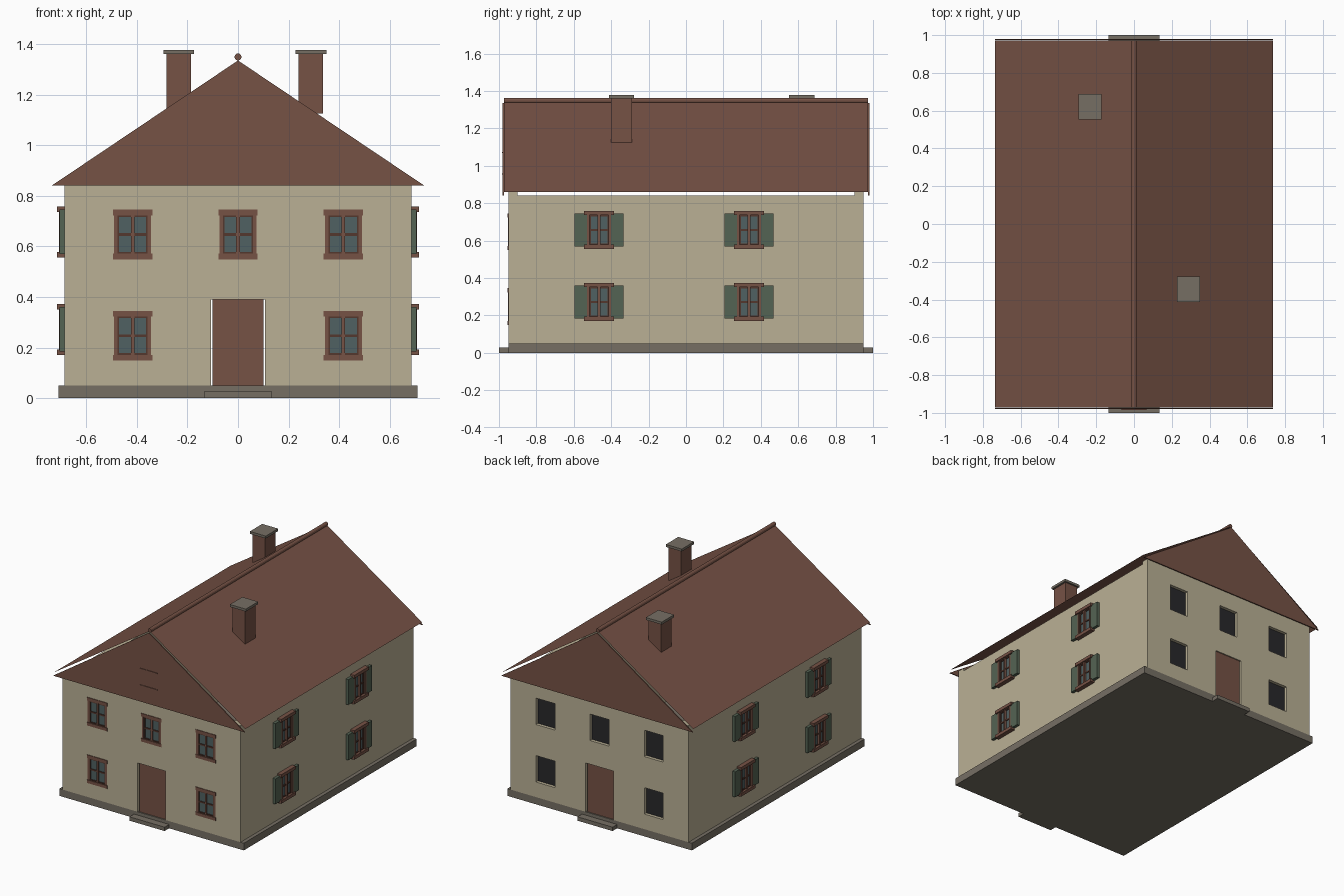
import bpy, bmesh, math
from mathutils import Matrix, Vector

if "Cube" in bpy.data.objects:
    bpy.data.objects.remove(bpy.data.objects["Cube"])


def mat(name, r, g, b):
    m = bpy.data.materials.new(name)
    lin = [((c / 255 + 0.055) / 1.055) ** 2.4 for c in (r, g, b)]
    m.diffuse_color = (*lin, 1)
    m.use_nodes = True
    m.node_tree.nodes["Principled BSDF"].inputs["Base Color"].default_value = m.diffuse_color
    return m


PLASTER = mat("plaster", 186, 176, 149)
BROWN = mat("roof_brown", 118, 82, 69)
STONE = mat("stone_grey", 118, 111, 100)
GLASS = mat("glass", 80, 97, 98)
SASH = mat("sash_brown", 84, 55, 45)
GREEN = mat("shutter_green", 84, 99, 83)
DARK = mat("dark_opening", 40, 40, 42)


def finish(name, bm, material):
    me = bpy.data.meshes.new(name)
    bm.to_mesh(me)
    bm.free()
    ob = bpy.data.objects.new(name, me)
    bpy.context.collection.objects.link(ob)
    if material:
        me.materials.append(material)
    return ob


def boxes(name, material, spans, frame=Matrix()):
    """One object made of boxes given as (x0, x1, y0, y1, z0, z1)."""
    bm = bmesh.new()
    for x0, x1, y0, y1, z0, z1 in spans:
        m = Matrix.Translation(((x0 + x1) / 2, (y0 + y1) / 2, (z0 + z1) / 2))
        bmesh.ops.create_cube(bm, size=1, matrix=frame @ m @ Matrix.Diagonal((x1 - x0, y1 - y0, z1 - z0, 1)))
    return finish(name, bm, material)


def sheet(name, material, points, depth=None):
    """Flat polygon, extruded by depth if given."""
    bm = bmesh.new()
    f = bm.faces.new([bm.verts.new(p) for p in points])
    if depth:
        r = bmesh.ops.extrude_face_region(bm, geom=[f])
        bmesh.ops.translate(bm, vec=depth, verts=[v for v in r["geom"] if isinstance(v, bmesh.types.BMVert)])
        bmesh.ops.recalc_face_normals(bm, faces=bm.faces)
    return finish(name, bm, material)


# Base and door steps
boxes("plinth", STONE, [(-.71, .71, -.95, .95, 0, .05)])
for s in (-1, 1):
    a, b = sorted((s * 1.0, s * .945))
    boxes("door_step", STONE, [(-.135, .135, a, b, 0, .027)])

# Walls, with door and window openings cut through front and back
UP, LOW = .647, .247
openings = [(-.417, UP), (0, UP), (.417, UP), (-.417, LOW), (.417, LOW)]
cutter = boxes("opening_cutter", None,
               [(x - .073, x + .073, -1.1, 1.1, z - .092, z + .092) for x, z in openings]
               + [(-.107, .107, -1.1, 1.1, .03, .39)])
cutter.hide_render = True
cutter.hide_viewport = True
for s, name in ((-1, "front_wall"), (1, "back_wall")):
    a, b = sorted((s * .95, s * .9))
    wall = boxes(name, PLASTER, [(-.685, .685, a, b, .05, .86)])
    mod = wall.modifiers.new("openings", "BOOLEAN")
    mod.object = cutter
    mod.solver = "EXACT"
    a, b = sorted((s * .942, s * .92))
    boxes("door", BROWN, [(-.1, .1, a, b, .05, .39)])
    a, b = sorted((s * .635, s * .685))
    boxes("side_wall", PLASTER, [(a, b, -.9, .9, .05, .84)])


def window(frame, w, h, out, cap, lip):
    """Framed four-pane window; frame puts -y outward and the wall face at y = 0."""
    t = .014
    x, z = w / 2, h / 2
    boxes("window_frame", BROWN, [
        (-x, -x + t, -out, .02, -z, z), (x - t, x, -out, .02, -z, z),
        (-cap, cap, -out - lip, .02, z - t, z + .008),
        (-cap, cap, -out - lip, .02, -z - .008, -z + t),
        (-.007, .007, -out, .02, -z, z)], frame)
    g = .6 * out
    boxes("window_sash", SASH, [
        (-x + t, -x + t + .007, -g, .02, -z, z), (x - t - .007, x - t, -g, .02, -z, z),
        (-x, x, -g, .02, z - t - .007, z - t), (-x, x, -g, .02, -z + t, -z + t + .007),
        (-x, x, -g, .02, -.005, .005)], frame)
    boxes("window_glass", GLASS, [(-x + .005, x - .005, -g + .005, .015, -z + .005, z - .005)], frame)


# Front windows set into the wall, dark recessed panels at the back
for x, z in openings:
    window(Matrix.Translation((x, -.945, z)), .148, .18, .006, .078, .003)
    boxes("back_window_panel", DARK, [(x - .08, x + .08, .918, .928, z - .095, z + .095)])

# Side windows with shutters
for s in (-1, 1):
    for y in (-.465, .337):
        for z in (.657, .272):
            f = Matrix.Translation((s * .685, y, z)) @ Matrix.Rotation(s * math.pi / 2, 4, "Z")
            window(f, .13, .186, .022, .08, .008)
            boxes("shutter", GREEN, [(-.13, -.065, -.02, .005, -.088, .088),
                                     (.065, .13, -.02, .005, -.088, .088)], f)

# Roof: two thin slopes, gable boards, ridge roll
for s in (-1, 1):
    pts = [(0, -.972, 1.343), (0, .972, 1.343), (s * .737, .972, .86), (s * .737, -.972, .86)]
    sheet("roof_slope", BROWN, pts if s < 0 else pts[::-1])
    sheet("gable_board", BROWN, [(-.737, s * .98, .84), (.737, s * .98, .84), (0, s * .98, 1.335)],
          Vector((0, -s * .007, 0)))
boxes("gable_slat", BROWN, [(-.065, .065, -.984, -.978, z - .003, z + .003) for z in (1.07, .955)])

bm = bmesh.new()
bmesh.ops.create_cone(bm, cap_ends=True, segments=12, radius1=.014, radius2=.014, depth=1.944,
                      matrix=Matrix.Translation((0, 0, 1.349)) @ Matrix.Rotation(math.pi / 2, 4, "X"))
finish("ridge_roll", bm, BROWN)

# Chimneys
for x, y in ((-.234, .62), (.288, -.345)):
    boxes("chimney", BROWN, [(x - .048, x + .048, y - .057, y + .057, 1.125, 1.36)])
    boxes("chimney_cap", STONE, [(x - .061, x + .061, y - .068, y + .068, 1.36, 1.377)])
